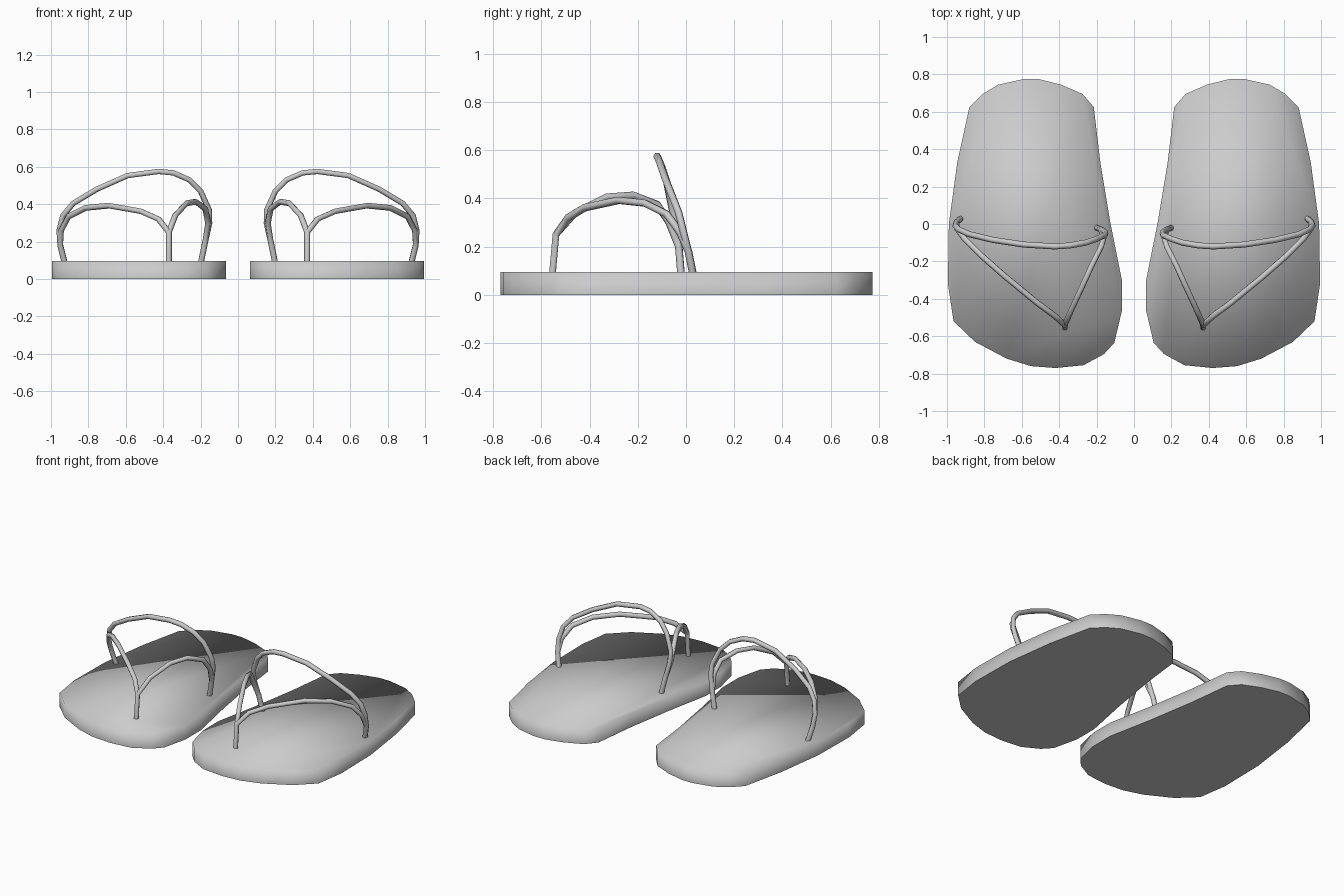
import bpy
import bmesh

cube = bpy.data.objects.get("Cube")
if cube:
    bpy.data.objects.remove(cube)

# One plain grey for everything
grey = bpy.data.materials.new("light_grey")
grey.use_nodes = True
colour = (0.6, 0.6, 0.6, 1.0)
grey.diffuse_color = colour
grey.node_tree.nodes["Principled BSDF"].inputs["Base Color"].default_value = colour

SOLE_HEIGHT = 0.095
STRAP_RADIUS = 0.016

# Sole outline of the left sandal, from the toe round the outer side to the heel and back
OUTLINE = [(.27, -.755), (.42, -.77), (.55, -.76), (.68, -.72), (.85, -.63), (.965, -.52),
           (.995, -.32), (.99, 0), (.945, .33), (.88, .625), (.81, .695), (.725, .745),
           (.59, .775), (.51, .775), (.39, .745), (.275, .695), (.215, .625), (.18, .33),
           (.125, 0), (.065, -.3), (.065, -.465), (.105, -.635), (.16, -.695)]

# Strap paths of the left sandal
OUTER_FOOT = [(.95, .01, .18), (.925, .03, .08)]
INNER_FOOT = [(.175, -.03, .2), (.2, -.02, .08)]
TOE_POST = [(.37, -.555, .08), (.37, -.54, .25)]
STRAPS = {
    "ankle_strap": OUTER_FOOT[::-1] + [
        (.955, -.01, .26), (.935, -.03, .34), (.88, -.055, .405), (.755, -.085, .48),
        (.59, -.11, .553), (.425, -.12, .575), (.345, -.115, .567), (.26, -.1, .53),
        (.2, -.08, .47), (.155, -.06, .37), (.153, -.045, .3)] + INNER_FOOT,
    "outer_toe_strap": TOE_POST + [
        (.425, -.49, .32), (.52, -.42, .362), (.69, -.28, .392), (.815, -.17, .38),
        (.905, -.08, .335), (.945, -.025, .26)] + OUTER_FOOT,
    "inner_toe_strap": TOE_POST + [
        (.335, -.46, .34), (.275, -.33, .405), (.225, -.22, .413), (.175, -.12, .375),
        (.16, -.07, .3)] + INNER_FOOT,
}


def make_sole(name, side):
    bm = bmesh.new()
    base = bm.faces.new([bm.verts.new((side * x, y, 0)) for x, y in OUTLINE])
    result = bmesh.ops.extrude_face_region(bm, geom=[base], use_keep_orig=True)
    for item in result["geom"]:
        if isinstance(item, bmesh.types.BMVert):
            item.co.z = SOLE_HEIGHT
    bmesh.ops.recalc_face_normals(bm, faces=bm.faces)
    # Softly shaded upper and rim, flat underside
    for face in bm.faces:
        face.smooth = face.normal.z > -0.5
    mesh = bpy.data.meshes.new(name)
    bm.to_mesh(mesh)
    bm.free()
    mesh.materials.append(grey)
    bpy.context.collection.objects.link(bpy.data.objects.new(name, mesh))


def make_strap(name, side, points):
    curve = bpy.data.curves.new(name, "CURVE")
    curve.dimensions = "3D"
    curve.bevel_depth = STRAP_RADIUS
    curve.bevel_resolution = 1
    curve.use_fill_caps = True
    spline = curve.splines.new("POLY")
    spline.points.add(len(points) - 1)
    for target, (x, y, z) in zip(spline.points, points):
        target.co = (side * x, y, z, 1)
    spline.use_smooth = True
    curve.materials.append(grey)
    bpy.context.collection.objects.link(bpy.data.objects.new(name, curve))


# A mirrored pair of sandals
for label, side in (("left", 1), ("right", -1)):
    make_sole(label + "_sole", side)
    for part, path in STRAPS.items():
        make_strap(label + "_" + part, side, path)
